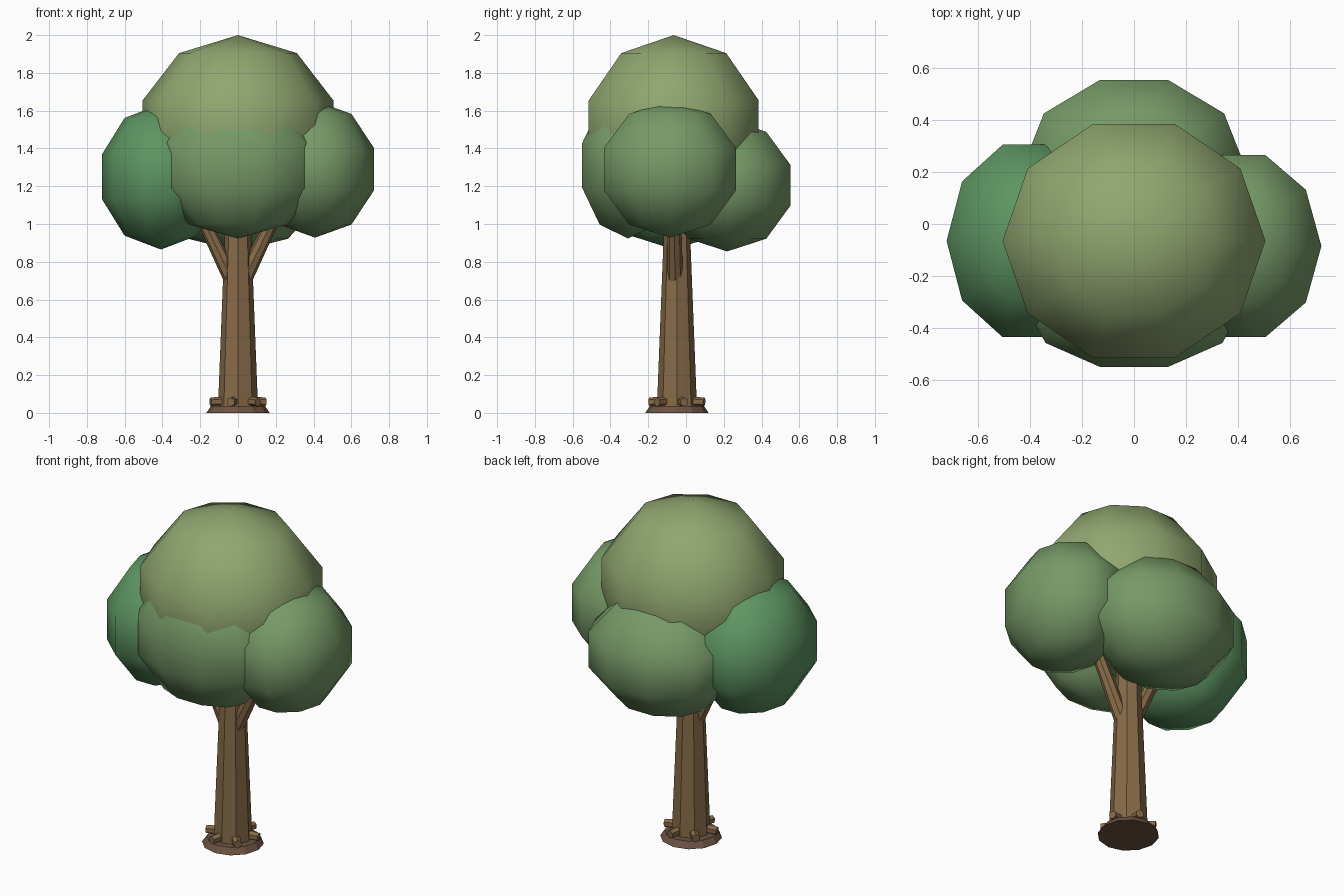
import bpy, bmesh, math
from mathutils import Vector, Matrix

if "Cube" in bpy.data.objects:
    bpy.data.objects.remove(bpy.data.objects["Cube"])


def material(name, rgb):
    m = bpy.data.materials.new(name)
    m.diffuse_color = (*rgb, 1)
    m.use_nodes = True
    m.node_tree.nodes["Principled BSDF"].inputs["Base Color"].default_value = m.diffuse_color
    return m


LIGHT = material("light_leaf", (0.28, 0.38, 0.16))
MID = material("mid_leaf", (0.18, 0.32, 0.135))
DEEP = material("deep_leaf", (0.11, 0.30, 0.12))
BARK = material("bark", (0.24, 0.145, 0.065))
SOIL = material("dark_bark", (0.15, 0.085, 0.055))


def finish(bm, name, mat, smooth):
    me = bpy.data.meshes.new(name)
    for f in bm.faces:
        f.smooth = smooth
    bm.to_mesh(me)
    bm.free()
    me.materials.append(mat)
    ob = bpy.data.objects.new(name, me)
    bpy.context.collection.objects.link(ob)
    return ob


def clump(name, loc, radii, mat):
    """Ten-sided, five-band leaf ball with a corner pointing along +x."""
    bm = bmesh.new()
    bmesh.ops.create_uvsphere(bm, u_segments=10, v_segments=5, radius=1)
    v = next(v for v in bm.verts if abs(v.co.z) < 0.9)
    turn = Matrix.Rotation(-math.atan2(v.co.y, v.co.x), 4, 'Z')
    bm.transform(Matrix.Translation(loc) @ Matrix.Diagonal((*radii, 1)) @ turn)
    finish(bm, name, mat, True)


def limb(name, a, b, r1, r2, sides, mat):
    """Tapered straight-sided rod from a to b."""
    a, b = Vector(a), Vector(b)
    d = b - a
    bm = bmesh.new()
    bmesh.ops.create_cone(bm, cap_ends=True, segments=sides,
                          radius1=r1, radius2=r2, depth=d.length)
    rot = d.to_track_quat('Z', 'Y').to_matrix().to_4x4()
    bm.transform(Matrix.Translation((a + b) / 2) @ rot)
    finish(bm, name, mat, False)


# Leaf clumps
clump("crown_top", (0, -0.065, 1.50), (0.531, 0.4975, 0.50), LIGHT)
clump("crown_left", (-0.408, -0.065, 1.25), (0.328, 0.409, 0.385), DEEP)
clump("crown_right", (0.408, -0.085, 1.29), (0.328, 0.387, 0.362), MID)
clump("crown_back", (0, 0.218, 1.205), (0.45, 0.37, 0.35), MID)
clump("crown_front", (0, -0.307, 1.31), (0.442, 0.268, 0.387), MID)

# Trunk and flared foot
CY = -0.048
limb("trunk", (0, CY, 0.002), (0, CY, 1.2), 0.107, 0.06, 8, BARK)
limb("trunk_foot", (0, CY, 0), (0, CY, 0.036), 0.168, 0.143, 12, SOIL)

# Two forked branches
for side, name in ((-1, "branch_left"), (1, "branch_right")):
    limb(name, (side * 0.035, -0.058, 0.71), (side * 0.26, -0.062, 1.18),
         0.042, 0.032, 8, BARK)

# Root nubs around the foot
for i in range(6):
    t = math.radians(-105 + 60 * i)
    c, s = math.cos(t), math.sin(t)
    limb(f"root_nub_{i + 1}", (0.07 * c, CY + 0.07 * s, 0.062),
         (0.15 * c, CY + 0.15 * s, 0.057), 0.026, 0.024, 6, BARK)
